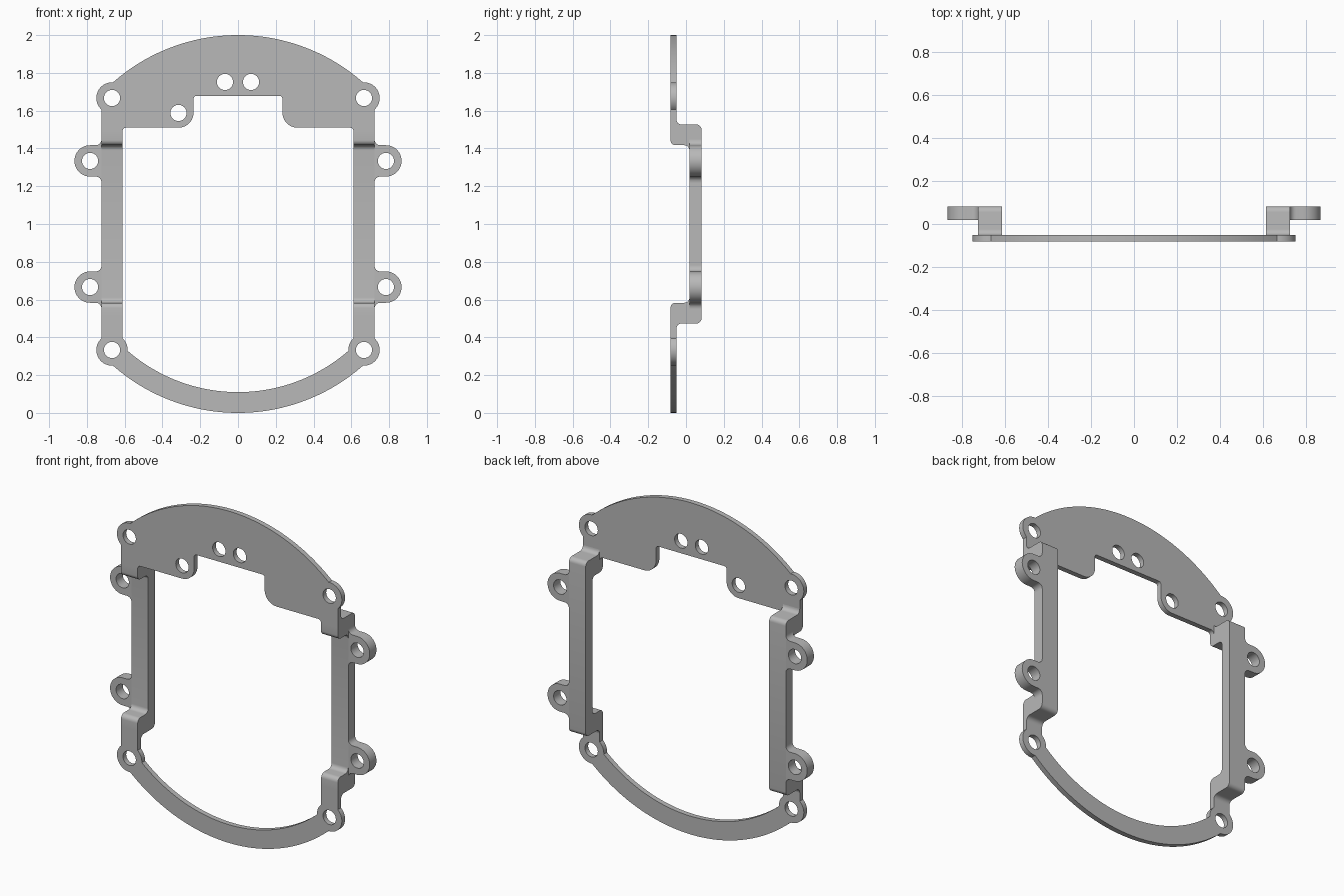
import bpy, bmesh, math
from mathutils import Matrix

cube = bpy.data.objects.get("Cube")
if cube:
    bpy.data.objects.remove(cube, do_unlink=True)

metal = bpy.data.materials.new("plain grey")
metal.use_nodes = True
grey = (0.48, 0.48, 0.48, 1)
metal.diffuse_color = grey
metal.node_tree.nodes["Principled BSDF"].inputs["Base Color"].default_value = grey

MID = 1.0                        # height of the symmetry line
PLATE = (-0.082, -0.051)         # depth range of the thin plates
BACK = (0.018, 0.082)            # depth range of the rails and tabs
RAIL = (0.612, 0.723)            # inner and outer side of the rails
EAR, EAR_R, HOLE_R = 0.667, 0.083, 0.043
JOIN = 0.49                      # where plates meet rails
TAB_X, TAB_Z = 0.783, 0.334


def arc(cx, cy, r, start, end, n=10):
    angles = [math.radians(start + (end - start) * i / n) for i in range(n + 1)]
    return [(cx + r * math.cos(a), cy + r * math.sin(a)) for a in angles]


def hole(cx, cy):
    return arc(cx, cy, HOLE_R, 0, 360, 32)


def mirror_x(half):
    return half + [(-x, z) for x, z in reversed(half)]


def solid(name, loops, span, axes):
    """Fill an outline with holes, extrude it over span, and orient it."""
    bm = bmesh.new()
    for loop in loops:
        verts = [bm.verts.new((a, b, span[0])) for a, b in loop]
        for i, v in enumerate(verts):
            bm.edges.new((verts[i - 1], v))
    bmesh.ops.remove_doubles(bm, verts=bm.verts, dist=0.0005)
    bmesh.ops.triangle_fill(bm, edges=bm.edges[:], use_beauty=True, normal=(0, 0, 1))
    grown = bmesh.ops.extrude_face_region(bm, geom=bm.faces[:], use_keep_orig=True)
    moved = [g for g in grown["geom"] if isinstance(g, bmesh.types.BMVert)]
    bmesh.ops.translate(bm, verts=moved, vec=(0, 0, span[1] - span[0]))
    bm.transform(Matrix.Translation((0, 0, MID)) @ axes)
    bmesh.ops.recalc_face_normals(bm, faces=bm.faces[:])
    mesh = bpy.data.meshes.new(name)
    bm.to_mesh(mesh)
    bm.free()
    mesh.materials.append(metal)
    obj = bpy.data.objects.new(name, mesh)
    bpy.context.collection.objects.link(obj)
    bpy.ops.object.select_all(action="DESELECT")
    obj.select_set(True)
    bpy.context.view_layer.objects.active = obj
    bpy.ops.object.shade_smooth_by_angle(angle=math.radians(30))


# Outline axes to world axes
FACING = Matrix(((1, 0, 0, 0), (0, 0, 1, 0), (0, 1, 0, 0), (0, 0, 0, 1)))
SIDEWAYS = Matrix(((0, 0, 1, 0), (1, 0, 0, 0), (0, 1, 0, 0), (0, 0, 0, 1)))

# Upper plate: domed top, round ears, stepped notch below
upper = (arc(0, 0, 1, 90, 48.4, 28)
         + arc(EAR, EAR, EAR_R, 92.5, -47.5, 20)
         + [(RAIL[1], JOIN)]
         + arc(RAIL[0] - 0.02, JOIN, 0.02, 0, 90, 6)
         + arc(0.315, 0.59, 0.08, 270, 180)
         + arc(0.22, 0.663, 0.015, 0, 90, 5))
solid("upper_plate",
      [mirror_x(upper), hole(EAR, EAR), hole(-EAR, EAR),
       hole(0.069, 0.752), hole(-0.069, 0.752), hole(-0.315, 0.588)],
      PLATE, FACING)

# Lower plate: curved band with two ears
lower = (arc(0, 0, 1, -90, -48.4, 28)
         + arc(EAR, -EAR, EAR_R, -92.5, 47.5, 20)
         + [(RAIL[1], -JOIN), (RAIL[0], -JOIN)]
         + arc(EAR, -EAR, EAR_R, 131.5, 184.4, 8)
         + arc(0, 0, 0.89, -49, -90, 28))
solid("lower_plate", [mirror_x(lower), hole(EAR, -EAR), hole(-EAR, -EAR)],
      PLATE, FACING)

# Rail section: steps back from the plates at both ends
R, TOP, UNDER = 0.027, 0.527, 0.417
step = (arc(BACK[1] - R, TOP - R, R, 0, 90, 6)
        + arc(PLATE[1] + R, TOP + R, R, 270, 180, 6)
        + [(PLATE[1], JOIN), (PLATE[0], JOIN)]
        + arc(PLATE[0] + R, UNDER + R, R, 180, 270, 6)
        + arc(BACK[0] - R, UNDER - R, R, 90, 0, 6))
rail = step + [(y, -z) for y, z in reversed(step)]

# Side tab: round lug with a filleted root
F = 0.03
root = RAIL[1]
tab = (arc(root + F, TAB_Z + EAR_R + F, F, 180, 270, 6)
       + arc(TAB_X, TAB_Z, EAR_R, 90, -90, 24)
       + arc(root + F, TAB_Z - EAR_R - F, F, 90, 180, 6))

for side, sx in (("left", 1), ("right", -1)):
    solid(side + "_rail", [rail], sorted(sx * x for x in RAIL), SIDEWAYS)
    for level, sz in (("upper", 1), ("lower", -1)):
        solid(side + "_" + level + "_tab",
              [[(sx * x, sz * z) for x, z in tab], hole(sx * TAB_X, sz * TAB_Z)],
              BACK, FACING)
